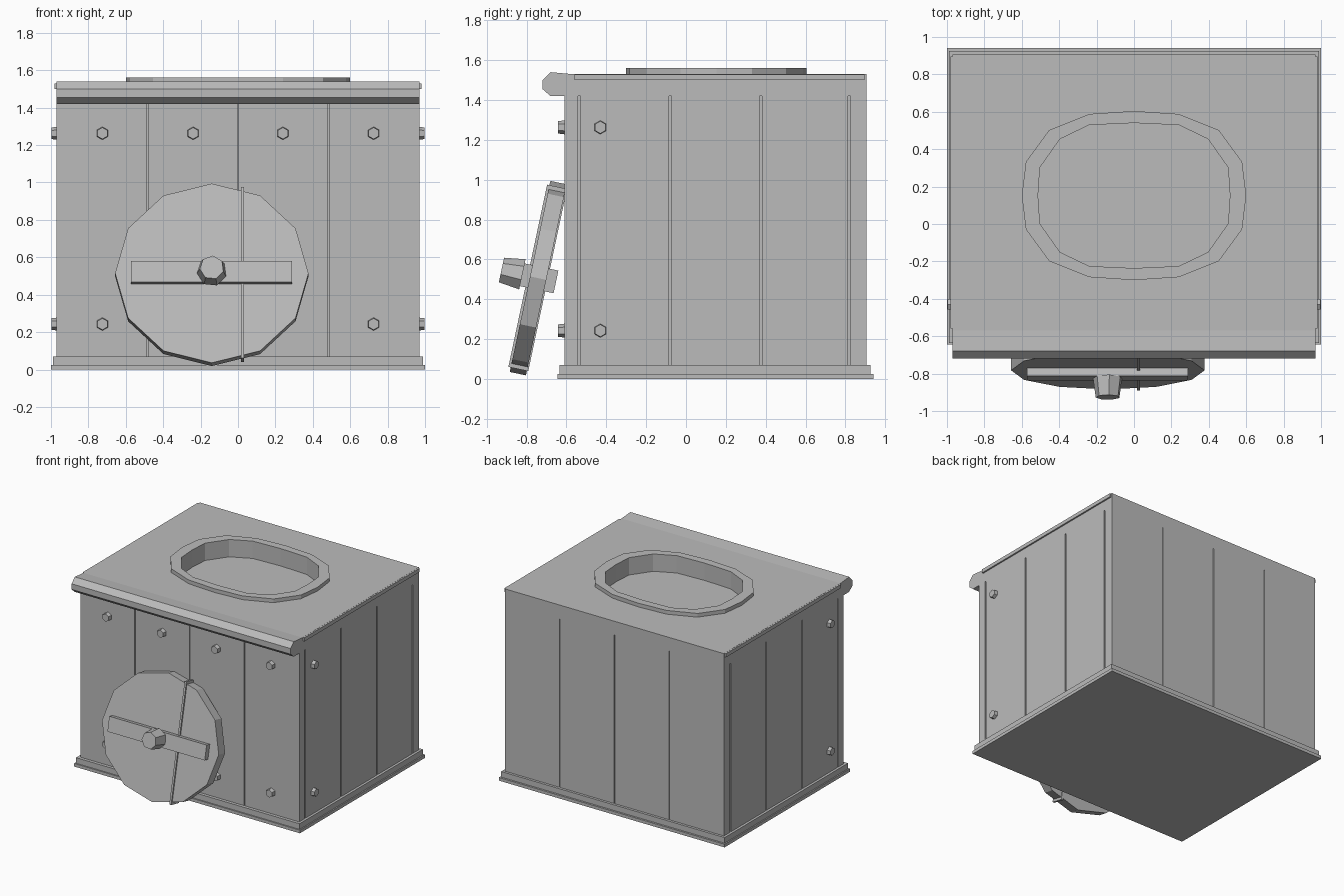
import bpy, bmesh
from math import pi, radians, sin, cos
from mathutils import Matrix, Vector

cube = bpy.data.objects.get("Cube")
if cube:
    bpy.data.objects.remove(cube, do_unlink=True)

grey = bpy.data.materials.new("plain_grey")
grey.use_nodes = True
grey.diffuse_color = (0.5, 0.5, 0.5, 1)
grey.node_tree.nodes["Principled BSDF"].inputs["Base Color"].default_value = (0.5, 0.5, 0.5, 1)


def finish(name, bm, matrix=None):
    if matrix:
        bm.transform(matrix)
    bmesh.ops.recalc_face_normals(bm, faces=bm.faces)
    mesh = bpy.data.meshes.new(name)
    bm.to_mesh(mesh)
    bm.free()
    mesh.materials.append(grey)
    obj = bpy.data.objects.new(name, mesh)
    bpy.context.collection.objects.link(obj)
    return obj


def box(name, x, y, z, matrix=None):
    bm = bmesh.new()
    bmesh.ops.create_cube(bm, size=1)
    for v in bm.verts:
        for i, (low, high) in enumerate((x, y, z)):
            v.co[i] = low if v.co[i] < 0 else high
    return finish(name, bm, matrix)


def loft(name, start, end, matrix=None):
    """Closed solid between two matching rings of points."""
    bm = bmesh.new()
    a = [bm.verts.new(p) for p in start]
    b = [bm.verts.new(p) for p in end]
    bm.faces.new(a)
    bm.faces.new(b)
    for i in range(len(a)):
        j = (i + 1) % len(a)
        bm.faces.new((a[i], a[j], b[j], b[i]))
    return finish(name, bm, matrix)


def ring(rx, rz, y, sides, turn=0.0):
    return [(rx * sin(2 * pi * i / sides + turn), y, rz * cos(2 * pi * i / sides + turn))
            for i in range(sides)]


def holed_plate(name, outer, inner, z0, z1):
    bm = bmesh.new()
    edges = []
    for loop in (outer, inner):
        vs = [bm.verts.new((x, y, z0)) for x, y in loop]
        edges += [bm.edges.new((vs[i - 1], vs[i])) for i in range(len(vs))]
    bmesh.ops.triangle_fill(bm, edges=edges, use_beauty=True)
    up = bmesh.ops.extrude_face_region(bm, geom=bm.faces[:], use_keep_orig=True)["geom"]
    verts = [g for g in up if isinstance(g, bmesh.types.BMVert)]
    bmesh.ops.translate(bm, vec=(0, 0, z1 - z0), verts=verts)
    return finish(name, bm)


def oval(quarter, scale=1.0):
    """Mirror a quarter outline into a full loop around the opening."""
    right = quarter + [(x, -y) for x, y in quarter[-2::-1]]
    loop = right + [(-x, y) for x, y in right[-2:0:-1]]
    return [(x * scale, y * scale + 0.152) for x, y in loop]


# Stepped base
box("base_bottom", (-1, 1), (-0.645, 0.94), (0, 0.025))
box("base_top", (-0.99, 0.99), (-0.635, 0.925), (0.025, 0.07))

# Body core with planks, separated by narrow grooves
PLANK = (0.07, 1.42)
box("body_core", (-0.955, 0.955), (-0.597, 0.892), PLANK)


def planks(name, edges, gap, place):
    for i in range(len(edges) - 1):
        low = edges[i] + (gap if i else 0)
        high = edges[i + 1] - (gap if i < len(edges) - 2 else 0)
        place(f"{name}_plank_{i + 1}", (low, high))


across = [-0.97, -0.485, 0, 0.485, 0.97]
along = [-0.61, -0.535, -0.08, 0.375, 0.82, 0.905]
planks("front", across, 0.003, lambda n, s: box(n, s, (-0.61, -0.59), PLANK))
planks("back", across, 0.003, lambda n, s: box(n, s, (0.885, 0.905), PLANK))
for side, sign in (("left", 1), ("right", -1)):
    wall = tuple(sorted((sign * 0.95, sign * 0.97)))
    planks(side, along, 0.006, lambda n, s: box(n, wall, s, PLANK))
    lip = tuple(sorted((sign * 0.96, sign * 0.982)))
    box(side + "_top_lip", lip, (-0.56, 0.895), (1.5, 1.529))

# Top slab, raised oval rim and rolled front edge
outer = [(0, 0.452), (0.24, 0.436), (0.454, 0.35), (0.578, 0.18), (0.6, 0)]
inner = [(0, 0.388), (0.24, 0.377), (0.396, 0.302), (0.503, 0.15), (0.513, 0)]
corners = [(-0.97, -0.57), (0.97, -0.57), (0.97, 0.905), (-0.97, 0.905)]
holed_plate("top_slab", corners, oval(inner, 1.06), 1.42, 1.53)
holed_plate("opening_rim", oval(outer), oval(inner), 1.53, 1.56)
holed_plate("opening_wall", oval(inner, 1.08), oval(inner), 1.421, 1.535)
roll = [(-0.57, 1.53), (-0.68, 1.54), (-0.72, 1.5), (-0.72, 1.455),
        (-0.68, 1.42), (-0.57, 1.42)]
loft("front_roll", [(-0.97, y, z) for y, z in roll], [(0.97, y, z) for y, z in roll])


# Hexagonal bolts on the front and both sides
def bolt(name, position, turn):
    place = Matrix.Translation(Vector(position)) @ Matrix.Rotation(turn, 4, "Z")
    loft(name, ring(0.036, 0.036, 0.01, 6), ring(0.031, 0.031, -0.032, 6), place)


for level, z in (("lower", 0.243), ("upper", 1.263)):
    for i, x in enumerate((-0.725, -0.24, 0.24, 0.725)):
        bolt(f"front_{level}_bolt_{i + 1}", (x, -0.61, z), 0)
    bolt(f"left_{level}_bolt", (0.965, -0.43, z), pi / 2)
    bolt(f"right_{level}_bolt", (-0.965, -0.43, z), -pi / 2)

# Round cover leaning on the front, with its seam strip, handle bar and knob
lean = Matrix.Translation((-0.14, -0.7825, 0.515)) @ Matrix.Rotation(radians(-12), 4, "X")
loft("cover_disc", ring(0.517, 0.49, 0, 12), ring(0.517, 0.49, 0.083, 12), lean)
box("cover_seam", (0.155, 0.171), (-0.012, 0.09), (-0.467, 0.468), lean)
box("handle_bar", (-0.432, 0.43), (-0.042, 0.133), (-0.058, 0.058), lean)
loft("handle_knob", ring(0.08, 0.08, -0.04, 7, 0.1), ring(0.065, 0.065, -0.147, 7, 0.1), lean)
